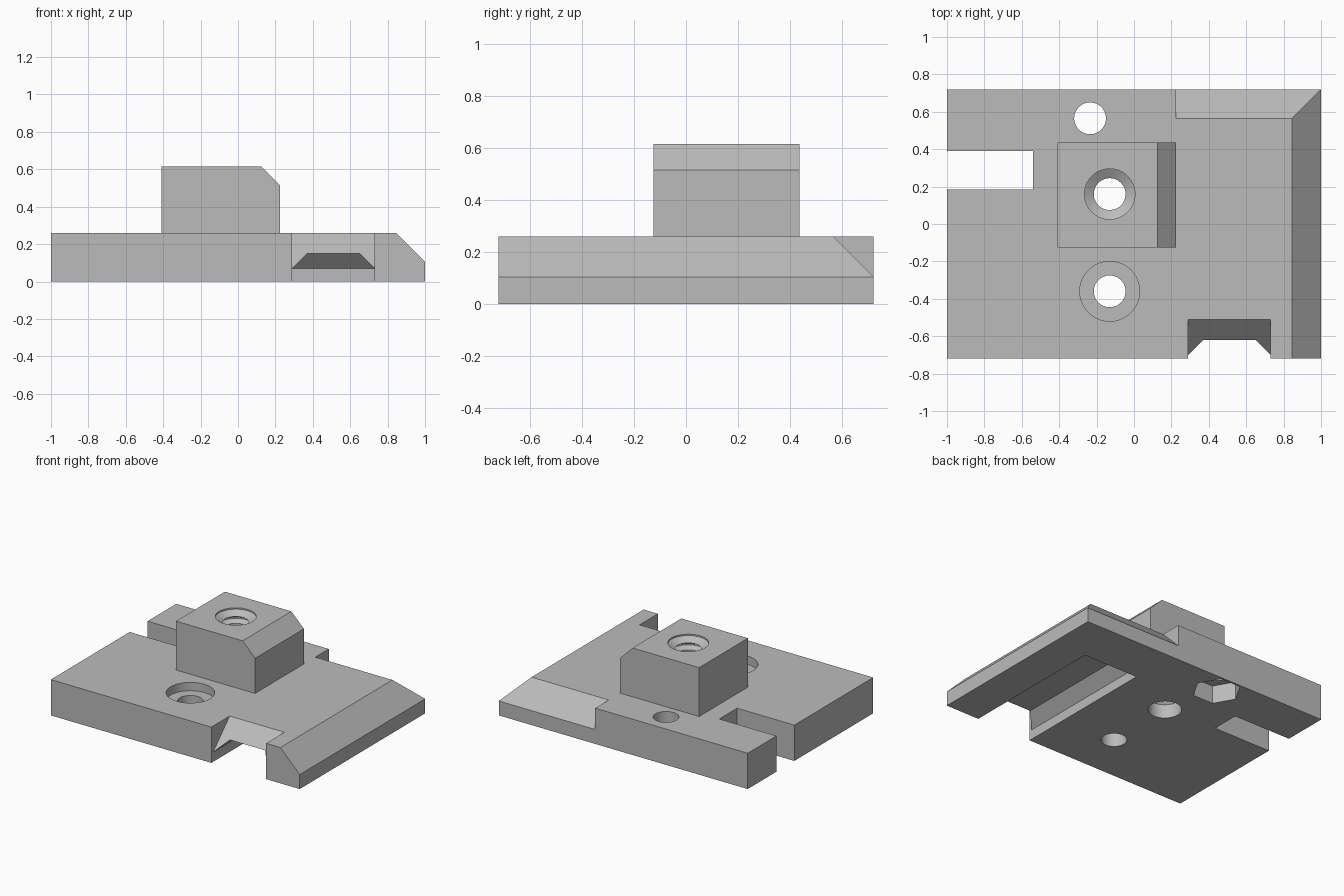
import bpy, bmesh, math
from itertools import product

if "Cube" in bpy.data.objects:
    bpy.data.objects.remove(bpy.data.objects["Cube"], do_unlink=True)

gray = bpy.data.materials.new("plain gray")
gray.use_nodes = True
gray.diffuse_color = (0.5, 0.5, 0.5, 1)
gray.node_tree.nodes["Principled BSDF"].inputs["Base Color"].default_value = (0.5, 0.5, 0.5, 1)


def finish(bm, name):
    bmesh.ops.recalc_face_normals(bm, faces=bm.faces)
    mesh = bpy.data.meshes.new(name)
    bm.to_mesh(mesh)
    bm.free()
    mesh.materials.append(gray)
    obj = bpy.data.objects.new(name, mesh)
    bpy.context.collection.objects.link(obj)
    return obj


def hull(name, points):
    """Convex solid around the given points, with flat areas merged."""
    bm = bmesh.new()
    for p in points:
        bm.verts.new(p)
    bmesh.ops.convex_hull(bm, input=bm.verts)
    bmesh.ops.dissolve_limit(bm, angle_limit=0.01, verts=bm.verts, edges=bm.edges)
    return finish(bm, name)


def box(name, xs, ys, zs):
    return hull(name, product(xs, ys, zs))


def lathe(name, x, y, profile, sides=48, turn=0):
    """Capped solid of revolution from (radius, height) pairs, bottom to top."""
    bm = bmesh.new()
    rings = []
    for r, z in profile:
        angles = [turn + math.tau * i / sides for i in range(sides)]
        rings.append([bm.verts.new((x + r * math.cos(a), y + r * math.sin(a), z)) for a in angles])
    for low, high in zip(rings, rings[1:]):
        for i in range(sides):
            j = (i + 1) % sides
            bm.faces.new((low[i], low[j], high[j], high[i]))
    bm.faces.new(rings[0])
    bm.faces.new(rings[-1])
    return finish(bm, name)


def combine(target, other, operation):
    mod = target.modifiers.new(operation.lower(), "BOOLEAN")
    mod.operation, mod.solver, mod.object = operation, "EXACT", other
    bpy.context.view_layer.objects.active = target
    bpy.ops.object.modifier_apply(modifier=mod.name)
    bpy.data.objects.remove(other, do_unlink=True)


# Base plate and raised block with its bevelled shoulder
plate = box("mounting_plate", (-1, 1), (-0.72, 0.72), (0, 0.26))
shoulder = [(-0.41, 0.2), (0.225, 0.2), (0.225, 0.515), (0.125, 0.615), (-0.41, 0.615)]
block = hull("raised_block", [(x, y, z) for x, z in shoulder for y in (-0.125, 0.435)])
combine(plate, block, "UNION")

cutters = []

# Bevels along the side and part of the back
side_bevel = [(0.745, 0.36), (1.1, 0.005), (1.1, 0.36)]
cutters.append(hull("side_bevel", [(x, y, z) for x, z in side_bevel for y in (-1, 1)]))
back_bevel = [(0.465, 0.36), (0.82, 0.005), (0.82, 0.36)]
cutters.append(hull("back_bevel", [(x, y, z) for y, z in back_bevel for x in (0.225, 1.2)]))

# Open slot
cutters.append(box("open_slot", (-1.2, -0.54), (0.185, 0.39), (-0.1, 0.4)))

# Underside channel with bevelled roof, and the sloped notch that opens it at the front
channel = list(product((0.29, 0.73), (-0.9, 0.37), (-0.1, 0.07)))
channel += product((0.37, 0.65), (-0.9, 0.29), (0.15,))
cutters.append(hull("channel", channel))
notch = [(-0.41, 0.36), (-0.82, -0.05), (-0.82, 0.36)]
cutters.append(hull("front_notch", [(x, y, z) for y, z in notch for x in (0.29, 0.73)]))

# Screw hole with counterbore, and nut hole with hexagonal pocket
cutters.append(lathe("counterbored_hole", -0.13, -0.36,
                     [(0.085, -0.1), (0.085, 0.2), (0.16, 0.2), (0.16, 0.4)]))
cutters.append(lathe("nut_hole", -0.235, 0.565, [(0.085, -0.1), (0.085, 0.4)]))
cutters.append(lathe("nut_pocket", -0.235, 0.565, [(0.162, -0.1), (0.162, 0.13)], sides=6))

# Threaded hole through the block
thread = [(0.11, -0.1), (0.11, 0.1), (0.085, 0.125)]
pitch = 0.065
for i in range(7):
    z = 0.125 + i * pitch
    thread += [(0.085, z + 0.01), (0.12, z + 0.03), (0.12, z + 0.04), (0.085, z + 0.06)]
thread += [(0.135, 0.605), (0.135, 0.7)]
cutters.append(lathe("threaded_hole", -0.13, 0.16, thread))

for cutter in cutters:
    combine(plate, cutter, "DIFFERENCE")

bpy.ops.object.select_all(action="DESELECT")
plate.select_set(True)
bpy.context.view_layer.objects.active = plate
bpy.ops.object.shade_smooth_by_angle(angle=math.radians(25))
